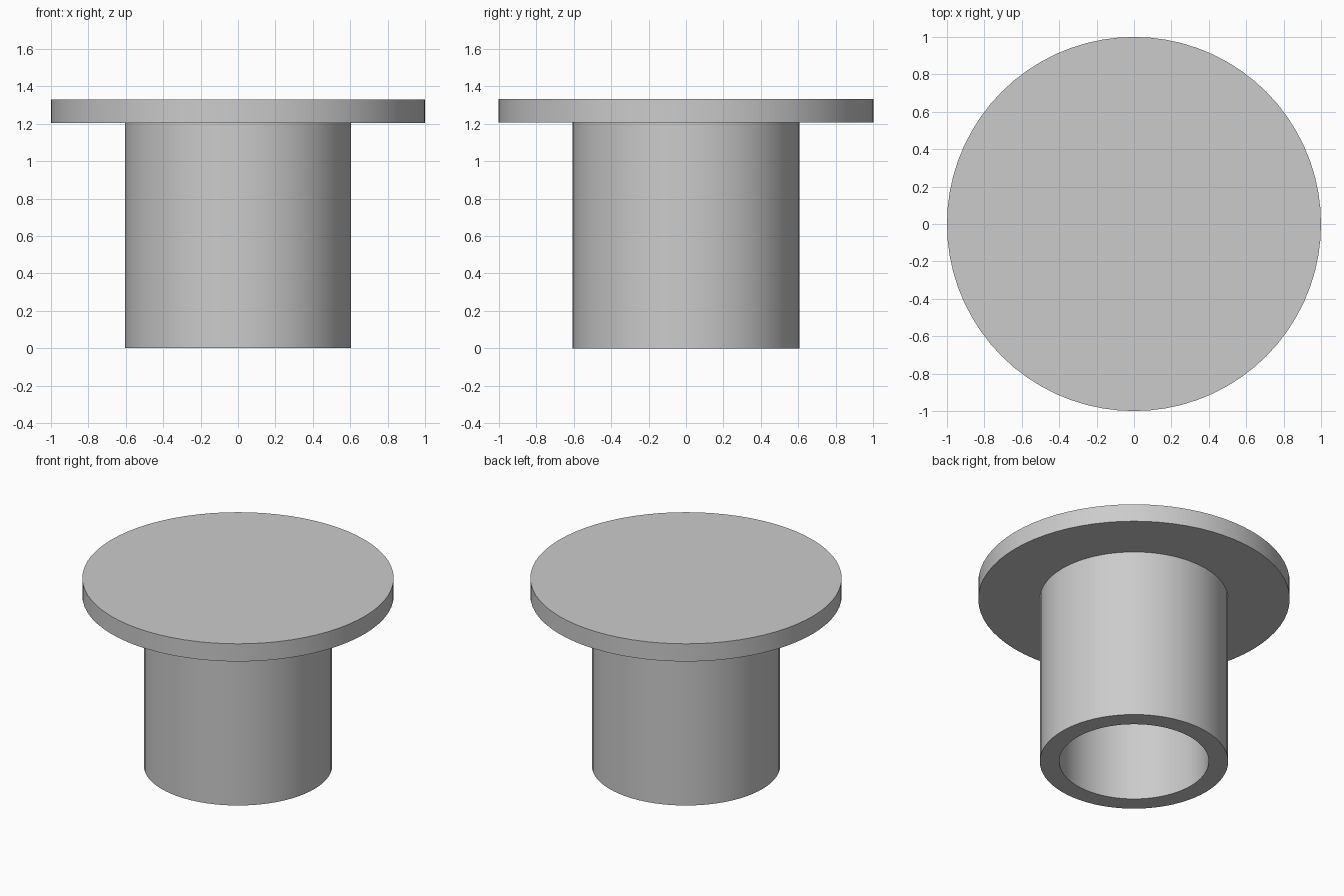
import bpy
import bmesh
import math

cube = bpy.data.objects.get("Cube")
if cube:
    bpy.data.objects.remove(cube, do_unlink=True)

SEGMENTS = 72
FLANGE_RADIUS, FLANGE_BOTTOM, TOP = 1.0, 1.205, 1.33
SLEEVE_RADIUS, BORE_RADIUS = 0.605, 0.48

# Plain grey finish
grey = bpy.data.materials.new("plain grey")
grey.use_nodes = True
colour = (0.6, 0.6, 0.6, 1)
grey.diffuse_color = colour
grey.node_tree.nodes["Principled BSDF"].inputs["Base Color"].default_value = colour

# Half section (radius, height): blind bore, sleeve wall, then flange
profile = [
    (BORE_RADIUS, FLANGE_BOTTOM),
    (BORE_RADIUS, 0),
    (SLEEVE_RADIUS, 0),
    (SLEEVE_RADIUS, FLANGE_BOTTOM),
    (FLANGE_RADIUS, FLANGE_BOTTOM),
    (FLANGE_RADIUS, TOP),
]

# Revolve the section into rings, closing the bore end and the flange top
bm = bmesh.new()
rings = []
for radius, height in profile:
    ring = []
    for i in range(SEGMENTS):
        angle = math.tau * i / SEGMENTS
        ring.append(bm.verts.new((radius * math.cos(angle), radius * math.sin(angle), height)))
    rings.append(ring)
for lower, upper in zip(rings, rings[1:]):
    for i in range(SEGMENTS):
        j = (i + 1) % SEGMENTS
        bm.faces.new((lower[i], lower[j], upper[j], upper[i]))
bm.faces.new(rings[0])
bm.faces.new(rings[-1])
bmesh.ops.recalc_face_normals(bm, faces=bm.faces)

mesh = bpy.data.meshes.new("flanged_sleeve")
bm.to_mesh(mesh)
bm.free()
mesh.materials.append(grey)
sleeve = bpy.data.objects.new("flanged_sleeve", mesh)
bpy.context.collection.objects.link(sleeve)

# Smooth round walls with crisp rims
bpy.ops.object.select_all(action="DESELECT")
sleeve.select_set(True)
bpy.context.view_layer.objects.active = sleeve
bpy.ops.object.shade_smooth_by_angle(angle=math.radians(30))
